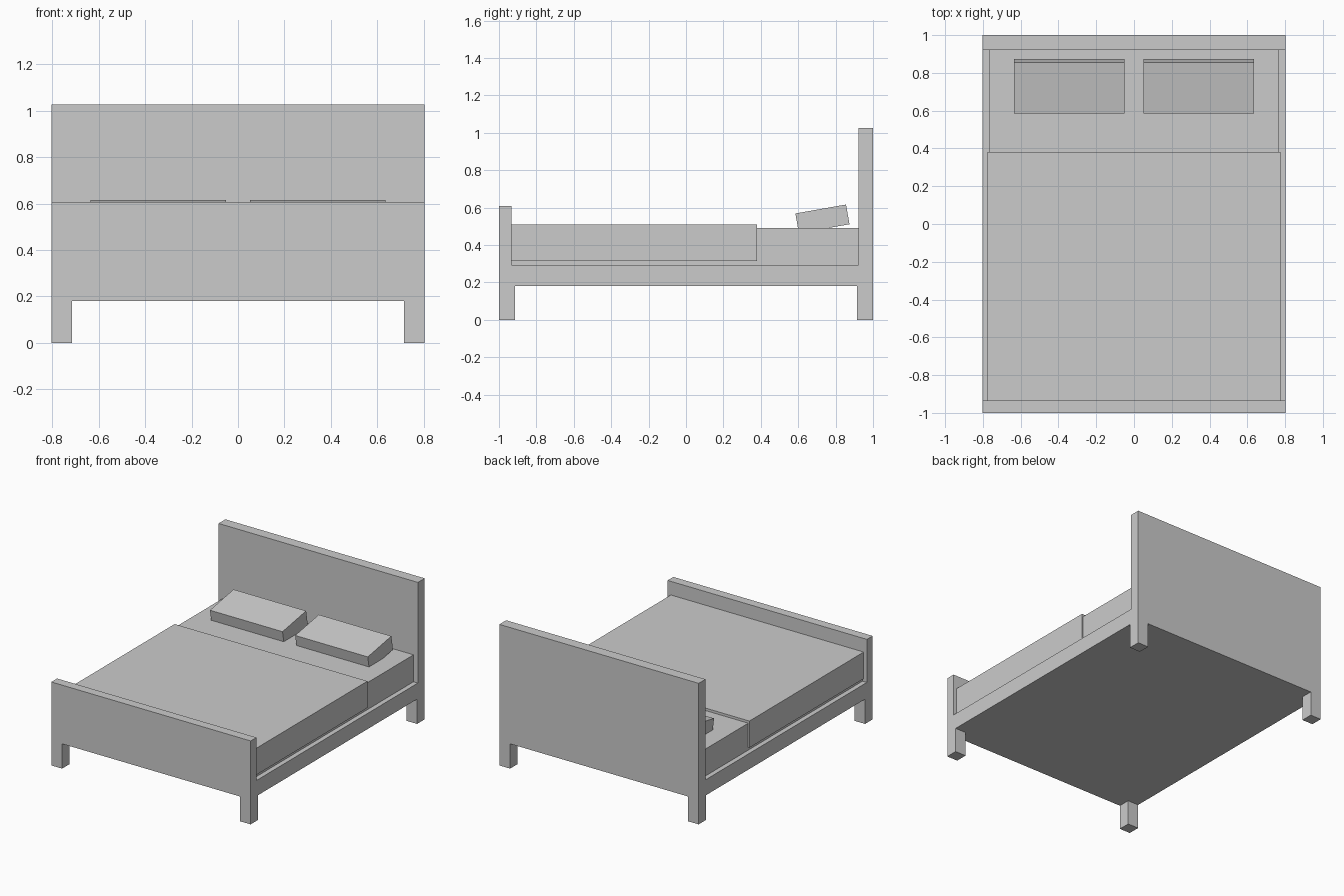
import bpy
import bmesh
from math import radians
from mathutils import Matrix, Vector

cube = bpy.data.objects.get("Cube")
if cube:
    bpy.data.objects.remove(cube, do_unlink=True)

# One plain colour for the whole bed
grey = bpy.data.materials.new("plain_grey")
grey.use_nodes = True
colour = (0.6, 0.6, 0.6, 1.0)
grey.diffuse_color = colour
grey.node_tree.nodes["Principled BSDF"].inputs["Base Color"].default_value = colour


def box(name, x, y, z, tilt=0.0):
    """Box spanning the (min, max) pairs, tilted about its own x axis."""
    spans = (x, y, z)
    size = Vector([b - a for a, b in spans])
    centre = Vector([(a + b) / 2 for a, b in spans])
    mesh = bpy.data.meshes.new(name)
    bm = bmesh.new()
    bmesh.ops.create_cube(bm, size=1, matrix=Matrix.Diagonal(size.to_4d()))
    bm.to_mesh(mesh)
    bm.free()
    mesh.materials.append(grey)
    obj = bpy.data.objects.new(name, mesh)
    obj.location = centre
    obj.rotation_euler.x = radians(tilt)
    bpy.context.collection.objects.link(obj)
    return obj


W = 0.802        # half width of the frame
BASE = 0.18      # underside of the frame
RAIL = 0.294     # top of the side rails
HEAD = 0.922     # inner face of the headboard
FOOT = -0.934    # inner face of the footboard
LEG = 0.087      # leg thickness

# Frame and end boards
box("bed_base", (-W, W), (FOOT, HEAD), (BASE, RAIL))
box("headboard", (-W, W), (HEAD, 1), (BASE, 1.026))
box("footboard", (-W, W), (-1, FOOT), (BASE, 0.607))

# Bedding
box("mattress", (-0.767, 0.767), (FOOT, HEAD), (RAIL, 0.49))
box("blanket", (-0.776, 0.776), (FOOT, 0.38), (0.314, 0.508))

# Legs and pillows on both sides
for side, s in (("left", 1), ("right", -1)):
    leg_x = sorted((s * W, s * (W - LEG)))
    box(f"front_leg_{side}", leg_x, (-1, -1 + LEG), (0, BASE))
    box(f"back_leg_{side}", leg_x, (1 - LEG, 1), (0, BASE))
    pillow_x = sorted((s * 0.051, s * 0.635))
    box(f"pillow_{side}", pillow_x, (0.592, 0.867), (0.486, 0.593), tilt=10)
